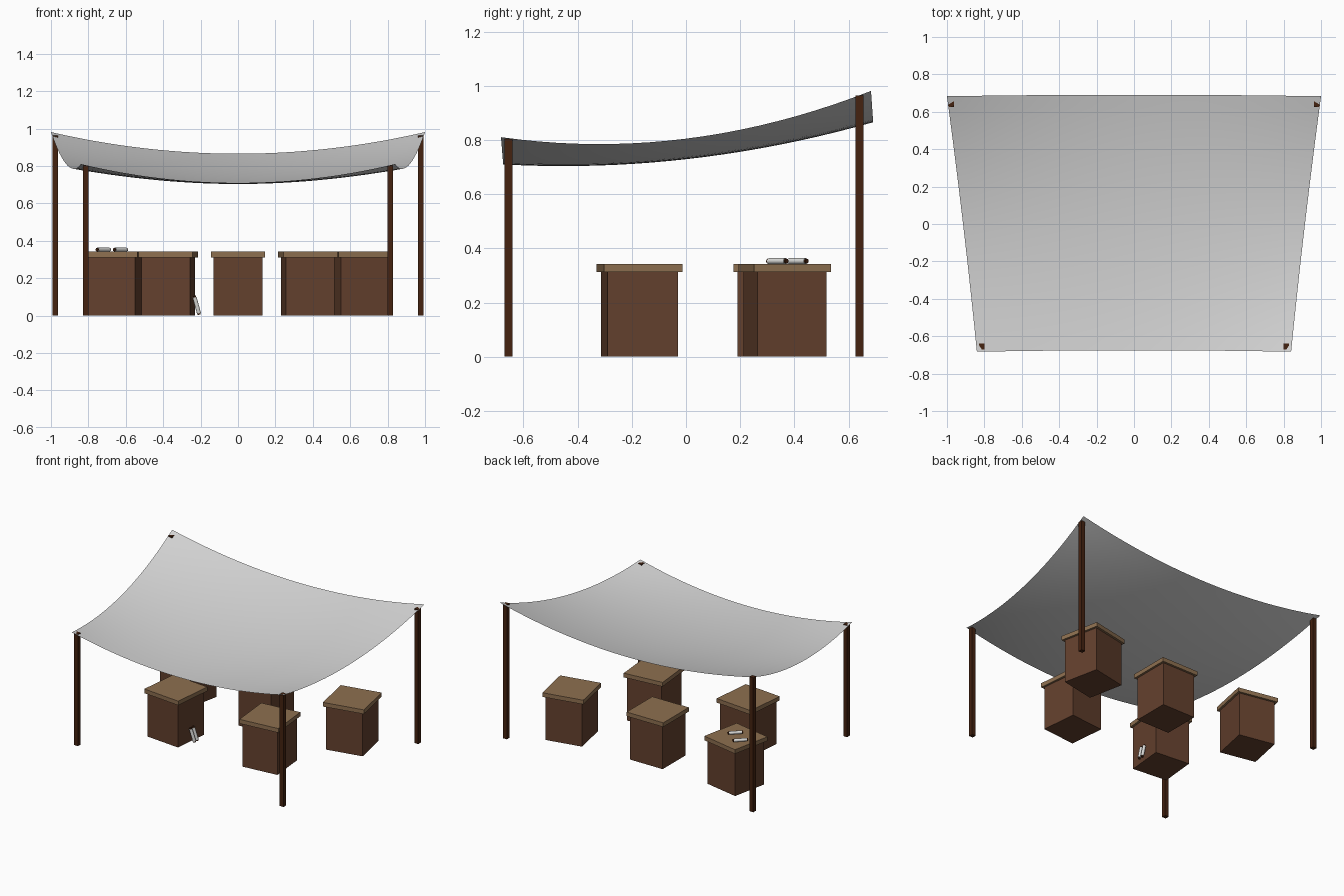
import bpy, bmesh, math
from mathutils import Vector, Matrix

cube = bpy.data.objects.get("Cube")
if cube:
    bpy.data.objects.remove(cube, do_unlink=True)


def material(name, rgb):
    m = bpy.data.materials.new(name)
    m.use_nodes = True
    m.diffuse_color = (*rgb, 1)
    bsdf = next(n for n in m.node_tree.nodes if n.type == 'BSDF_PRINCIPLED')
    bsdf.inputs["Base Color"].default_value = (*rgb, 1)
    bsdf.inputs["Roughness"].default_value = 0.9
    return m


CLOTH = material("pale cloth", (0.68, 0.68, 0.68))
BODY = material("crate brown", (0.127, 0.052, 0.027))
LID = material("lid tan", (0.27, 0.16, 0.08))
POST = material("dark wood", (0.058, 0.016, 0.005))
PAPER = material("roll paper", (0.72, 0.72, 0.70))


def finish(bm, name, mats):
    mesh = bpy.data.meshes.new(name)
    bm.to_mesh(mesh)
    bm.free()
    for m in mats:
        mesh.materials.append(m)
    obj = bpy.data.objects.new(name, mesh)
    bpy.context.collection.objects.link(obj)
    return obj


def box(name, mat, size, z0, z1, x, y, turn=0):
    bm = bmesh.new()
    bmesh.ops.create_cube(bm, size=1)
    bmesh.ops.scale(bm, verts=bm.verts, vec=(size, size, z1 - z0))
    obj = finish(bm, name, [mat])
    obj.location = (x, y, (z0 + z1) / 2)
    obj.rotation_euler.z = math.radians(turn)
    return obj


def roll(name, start, end, radius=0.011):
    """Paper tube with a dark tip at each end."""
    start, end = Vector(start), Vector(end)
    axis = end - start
    turn = axis.to_track_quat('Z', 'Y').to_matrix().to_4x4()
    bm = bmesh.new()
    # (middle along the axis, share of the length, radius factor, material)
    for mid, share, fat, index in ((0.5, 0.86, 1, 0), (0.035, 0.07, 0.8, 1), (0.965, 0.07, 0.8, 1)):
        before = set(bm.faces)
        bmesh.ops.create_cone(bm, cap_ends=True, segments=12, radius1=radius * fat,
                              radius2=radius * fat, depth=axis.length * share,
                              matrix=Matrix.Translation(start + axis * mid) @ turn)
        for f in set(bm.faces) - before:
            f.material_index = index
            f.smooth = len(f.verts) == 4
    bm.edges.ensure_lookup_table()
    for e in bm.edges:
        e.smooth = all(len(f.verts) == 4 for f in e.link_faces)
    return finish(bm, name, [PAPER, POST])


# Sagging cloth canopy, wider and higher at the back
bm = bmesh.new()
bmesh.ops.create_grid(bm, x_segments=28, y_segments=20, size=1)
for v in bm.verts:
    u, w = v.co.x, v.co.y
    y = 0.683 * w
    half = 0.92 + 0.08 * w - 0.006 * (1 - w * w)
    edge = 0.805 + 0.125 * y + 0.195 * y * y
    middle = 0.73 + 0.114 * y + 0.124 * y * y
    v.co = (u * half, y + 0.008 * (1 - u * u), middle + (edge - middle) * u * u)
for f in bm.faces:
    f.smooth = True
finish(bm, "canopy", [CLOTH])

# Posts
for side, s in (("left", 1), ("right", -1)):
    box("front_post_" + side, POST, 0.03, 0, 0.803, 0.815 * s, -0.655)
    box("back_post_" + side, POST, 0.03, 0, 0.964, 0.977 * s, 0.64)

# Crates with overhanging lids, fanned in an arc
crates = [("back_middle", 0, 0.32, 0)]
for side, s in (("left", 1), ("right", -1)):
    crates.append(("front_" + side, 0.373 * s, -0.172, 5.5 * s))
    crates.append(("back_" + side, 0.651 * s, 0.365, 11.5 * s))
for name, x, y, turn in crates:
    box("crate_" + name, BODY, 0.26, 0, 0.313, x, y, turn)
    box("lid_" + name, LID, 0.29, 0.312, 0.342, x, y, turn)

# Paper rolls lying on the back right crate
for i, (x, y) in enumerate(((-0.72, 0.412), (-0.628, 0.337))):
    d = 0.035
    roll(f"lying_roll_{i + 1}", (x - d, y - d, 0.353), (x + d, y + d, 0.353))

# Paper rolls leaning against the front right crate
for i, y in enumerate((-0.195, -0.165)):
    roll(f"leaning_roll_{i + 1}", (-0.207, y, 0.006), (-0.234, y - 0.01, 0.105))
